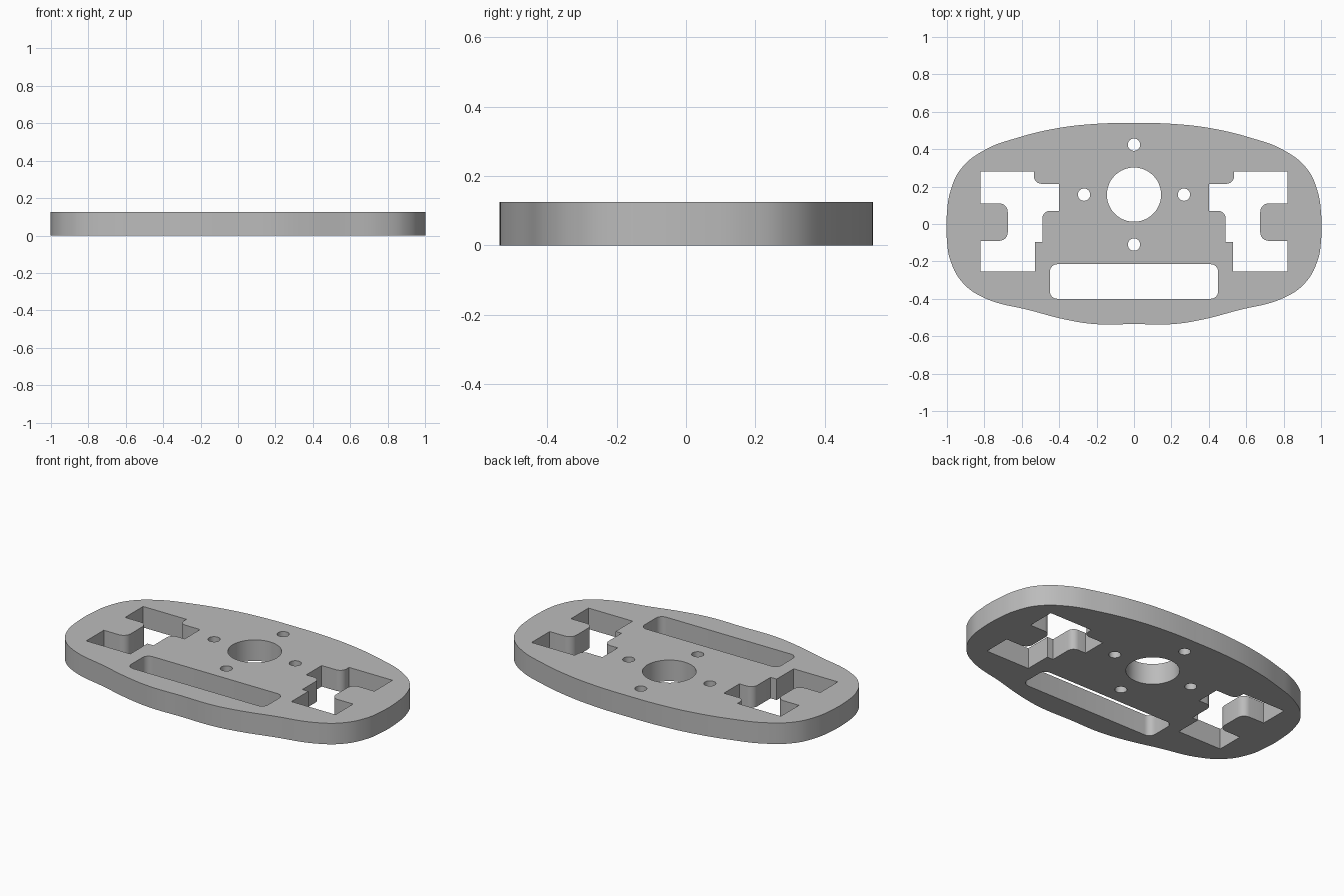
import bpy, math
from mathutils import Vector

THICK = 0.125

cube = bpy.data.objects.get("Cube")
if cube:
    bpy.data.objects.remove(cube, do_unlink=True)

curve = bpy.data.curves.new("mounting_plate", "CURVE")
curve.dimensions = "2D"
curve.fill_mode = "BOTH"
curve.extrude = THICK / 2
curve.resolution_u = 8


def add_loop(points):
    """Closed straight-sided loop; inner loops become through holes."""
    spline = curve.splines.new("POLY")
    spline.points.add(len(points) - 1)
    for p, (x, y) in zip(spline.points, points):
        p.co = (x, y, 0, 1)
    spline.use_cyclic_u = True


def add_circle(cx, cy, r, n):
    add_loop([(cx + r * math.cos(math.tau * i / n), cy + r * math.sin(math.tau * i / n))
              for i in range(n)])


def rounded(corners, steps=6):
    """Replace each right-angled (x, y, radius) corner by a fillet arc."""
    out = []
    for i, (x, y, r) in enumerate(corners):
        p = Vector((x, y))
        if r == 0:
            out.append((x, y))
            continue
        a = (Vector(corners[i - 1][:2]) - p).normalized() * r
        b = (Vector(corners[(i + 1) % len(corners)][:2]) - p).normalized() * r
        for k in range(steps + 1):
            t = math.pi / 2 * k / steps
            out.append(tuple(p + a * (1 - math.sin(t)) + b * (1 - math.cos(t))))
    return out


# Outer outline: right half, mirrored to the left
half = [(0.21, 0.535), (0.41, 0.512), (0.62, 0.462), (0.80, 0.395), (0.925, 0.295),
        (0.98, 0.18), (1.0, 0.06), (1.0, -0.09), (0.98, -0.20), (0.915, -0.315),
        (0.80, -0.395), (0.55, -0.463), (0.37, -0.51), (0.21, -0.535)]
outline = [(0, 0.54)] + half + [(0, -0.535)] + [(-x, y) for x, y in reversed(half)]
spline = curve.splines.new("BEZIER")
spline.bezier_points.add(len(outline) - 1)
for p, (x, y) in zip(spline.bezier_points, outline):
    p.co = (x, y, 0)
    p.handle_left_type = p.handle_right_type = "AUTO"
spline.use_cyclic_u = True

# Stepped side pockets with a rounded tab
pocket = rounded([(0.535, 0.28, 0), (0.82, 0.28, 0), (0.82, 0.11, 0), (0.675, 0.11, 0.045),
                  (0.675, -0.09, 0.045), (0.82, -0.09, 0), (0.82, -0.255, 0),
                  (0.53, -0.255, 0), (0.53, -0.095, 0), (0.49, -0.095, 0),
                  (0.49, 0.07, 0.04), (0.40, 0.07, 0), (0.40, 0.215, 0), (0.535, 0.215, 0.04)])
for side in (1, -1):
    add_loop([(side * x, y) for x, y in pocket])

# Long front slot
add_loop(rounded([(sx * 0.45, y, 0.04) for sx, y in
                  ((-1, -0.215), (1, -0.215), (1, -0.4), (-1, -0.4))]))

# Centre bore and the four bolt holes around it
add_circle(0, 0.157, 0.145, 48)
for dx, dy in ((1, 0), (0, 1), (-1, 0), (0, -1)):
    add_circle(dx * 0.267, 0.157 + dy * 0.267, 0.033, 24)

# Turn the profile into a solid mesh
plate = bpy.data.objects.new("mounting_plate", curve)
bpy.context.collection.objects.link(plate)
plate.location.z = THICK / 2
bpy.ops.object.select_all(action="DESELECT")
plate.select_set(True)
bpy.context.view_layer.objects.active = plate
bpy.ops.object.convert(target="MESH")
bpy.ops.object.mode_set(mode="EDIT")
bpy.ops.mesh.select_all(action="SELECT")
bpy.ops.mesh.remove_doubles(threshold=0.0005)
bpy.ops.mesh.normals_make_consistent(inside=False)
bpy.ops.object.mode_set(mode="OBJECT")
bpy.ops.object.shade_smooth_by_angle(angle=math.radians(30))

# Plain grey
grey = bpy.data.materials.new("plain_grey")
grey.use_nodes = True
color = (0.5, 0.5, 0.5, 1)
grey.diffuse_color = color
grey.node_tree.nodes["Principled BSDF"].inputs["Base Color"].default_value = color
plate.data.materials.clear()
plate.data.materials.append(grey)
